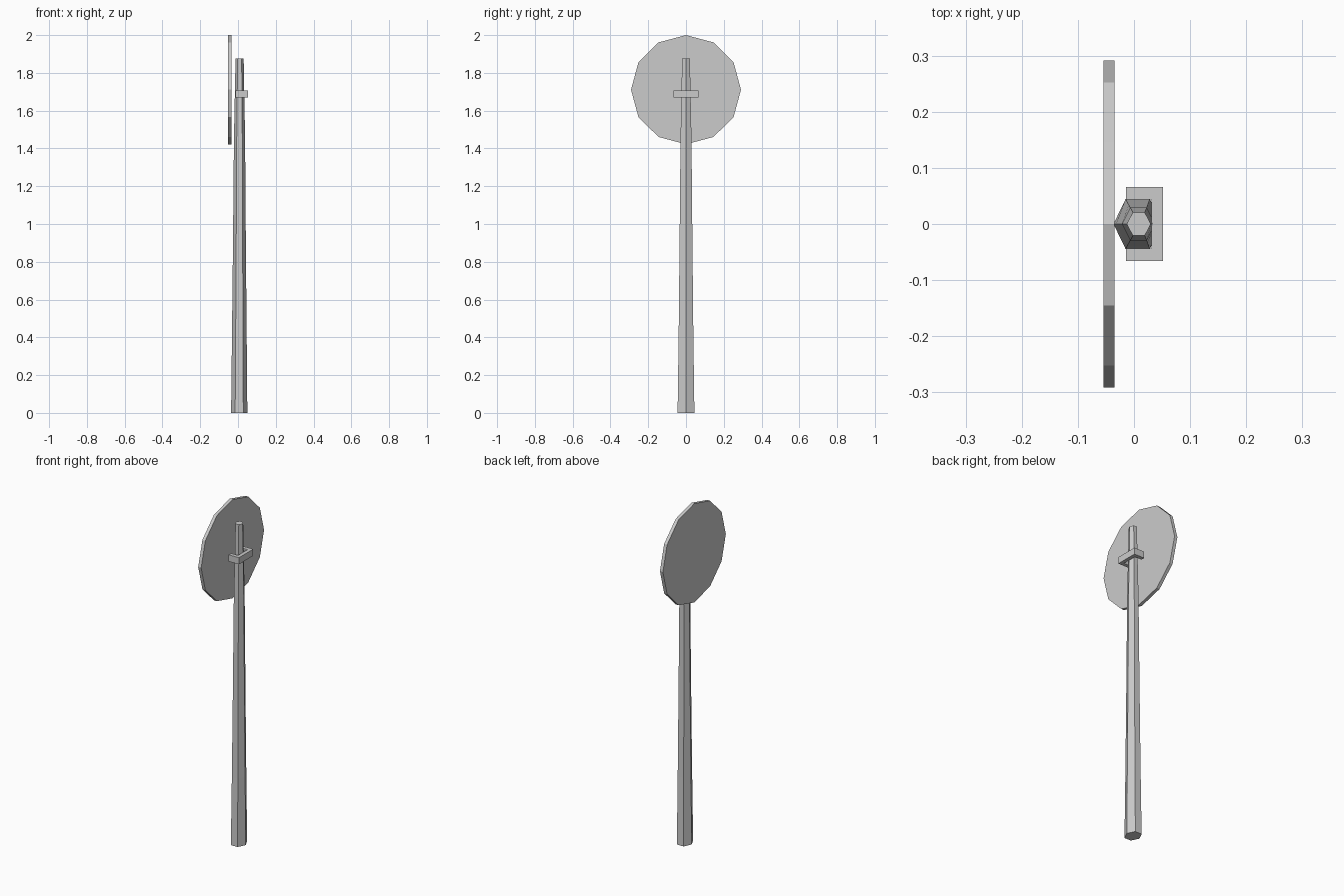
import bpy, bmesh
from math import sin, cos, pi

if "Cube" in bpy.data.objects:
    bpy.data.objects.remove(bpy.data.objects["Cube"])


def make(name, verts, faces):
    mesh = bpy.data.meshes.new(name)
    mesh.from_pydata(verts, [], faces)
    bm = bmesh.new()
    bm.from_mesh(mesh)
    bmesh.ops.recalc_face_normals(bm, faces=bm.faces)
    bm.to_mesh(mesh)
    bm.free()
    obj = bpy.data.objects.new(name, mesh)
    bpy.context.collection.objects.link(obj)
    return obj


def loft(name, rings):
    """Skin a stack of equal-sized rings and cap both ends."""
    n = len(rings[0])
    verts = [v for ring in rings for v in ring]
    faces = [tuple(range(n)), tuple(range(len(verts) - n, len(verts)))]
    for r in range(len(rings) - 1):
        for i in range(n):
            j = (i + 1) % n
            faces.append((r * n + i, r * n + j, (r + 1) * n + j, (r + 1) * n + i))
    return make(name, verts, faces)


# Tapered six-sided post: height, centre x, x radius, y half width
levels = [(0, .0065, .043, .0445), (.4, .007, .039, .039), (.9, .0075, .034, .034),
          (1.45, .008, .0295, .029), (1.875, .0085, .0215, .0205)]
loft("post", [[(cx + rx * cos(i * pi / 3), hy * sin(i * pi / 3) / sin(pi / 3), z)
               for i in range(6)] for z, cx, rx, hy in levels])

# Twelve-sided sign plate
loft("sign_plate", [[(x, .291 * cos(i * pi / 6), 1.711 + .289 * sin(i * pi / 6))
                     for i in range(12)] for x in (-.054, -.035)])

# U-shaped clamp open towards the plate
half = [(-.014, .044), (.031, .044)]
outer = [(.052, .066), (-.014, .066)]
profile = half + [(x, -y) for x, y in half[::-1]]
profile += [(x, -y) for x, y in outer[::-1]] + outer
loft("clamp", [[(x, y, z) for x, y in profile] for z in (1.669, 1.708)])
